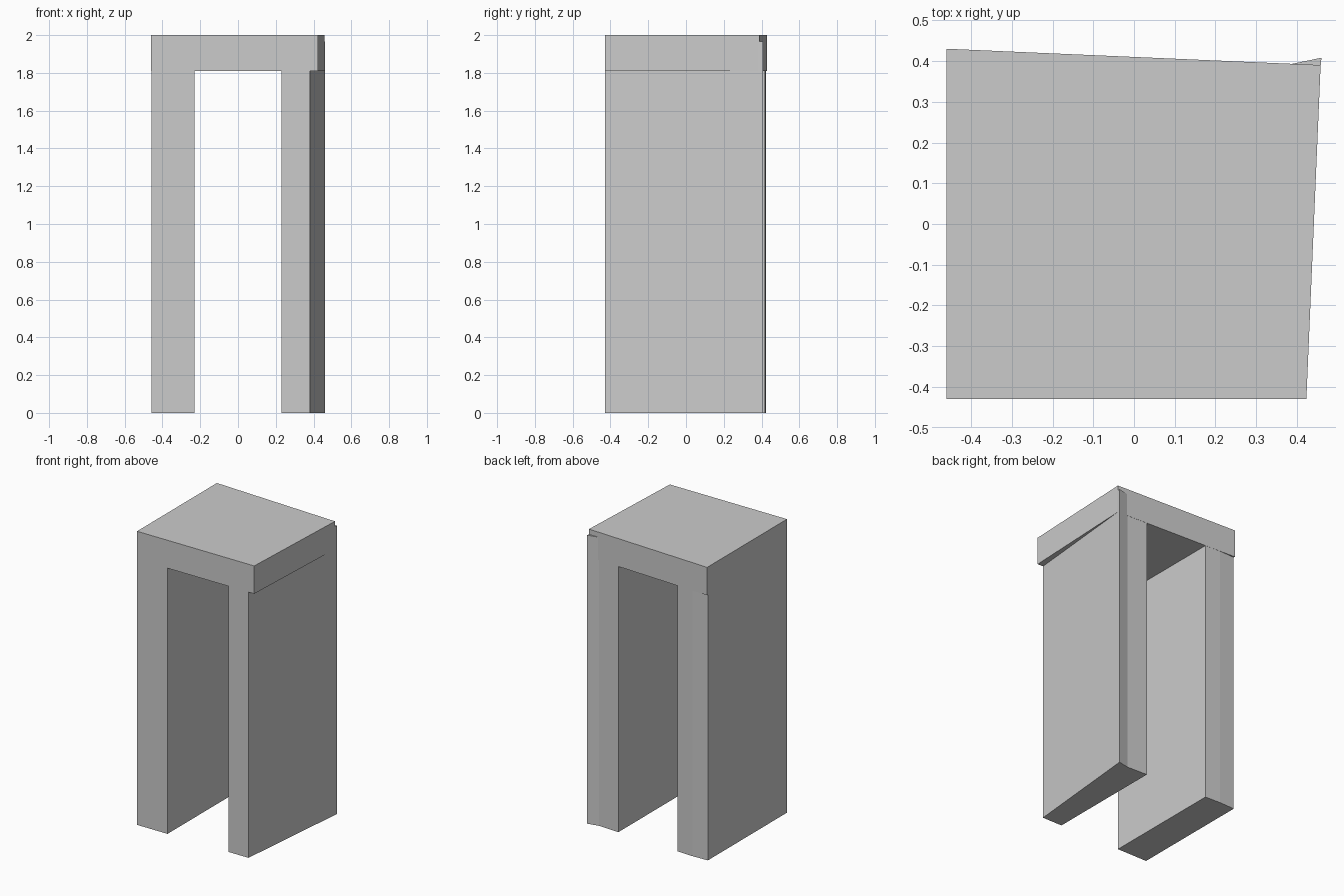
import bpy, bmesh

if "Cube" in bpy.data.objects:
    bpy.data.objects.remove(bpy.data.objects["Cube"])


def prism(name, outline, z0, z1):
    """Extrude a plan outline from z0 up to z1."""
    bm = bmesh.new()
    face = bm.faces.new([bm.verts.new((x, y, z0)) for x, y in outline])
    ext = bmesh.ops.extrude_face_region(bm, geom=[face])
    top = [v for v in ext["geom"] if isinstance(v, bmesh.types.BMVert)]
    bmesh.ops.translate(bm, vec=(0, 0, z1 - z0), verts=top)
    bmesh.ops.recalc_face_normals(bm, faces=bm.faces[:])
    mesh = bpy.data.meshes.new(name)
    bm.to_mesh(mesh)
    bm.free()
    ob = bpy.data.objects.new(name, mesh)
    bpy.context.collection.objects.link(ob)
    return ob


# Slightly skewed lintel slab
arch = prism("lintel_arch", [(-0.46, -0.43), (0.423, -0.43),
                             (0.458, 0.39), (-0.46, 0.43)], 1.81, 2.0)

# Left leg, with a faint fold in its back face
left_leg = prism("left_leg", [(-0.459, -0.43), (-0.23, -0.43), (-0.23, 0.419),
                              (-0.345, 0.424), (-0.459, 0.42)], 0, 1.85)

# Right leg, flaring to a spur that rises behind the slab
right_leg = prism("right_leg", [(0.23, -0.43), (0.38, -0.43), (0.46, 0.408),
                                (0.383, 0.392), (0.23, 0.399)], 0, 1.965)

# Fuse the legs to the slab
for leg in (left_leg, right_leg):
    mod = arch.modifiers.new("join_" + leg.name, "BOOLEAN")
    mod.operation = "UNION"
    mod.solver = "EXACT"
    mod.object = leg
    bpy.context.view_layer.objects.active = arch
    bpy.ops.object.modifier_apply(modifier=mod.name)
    bpy.data.objects.remove(leg, do_unlink=True)

# Trim the opening's ceiling so the leg tops are hidden inside; keep faces flat
for p in arch.data.polygons:
    p.use_smooth = False
